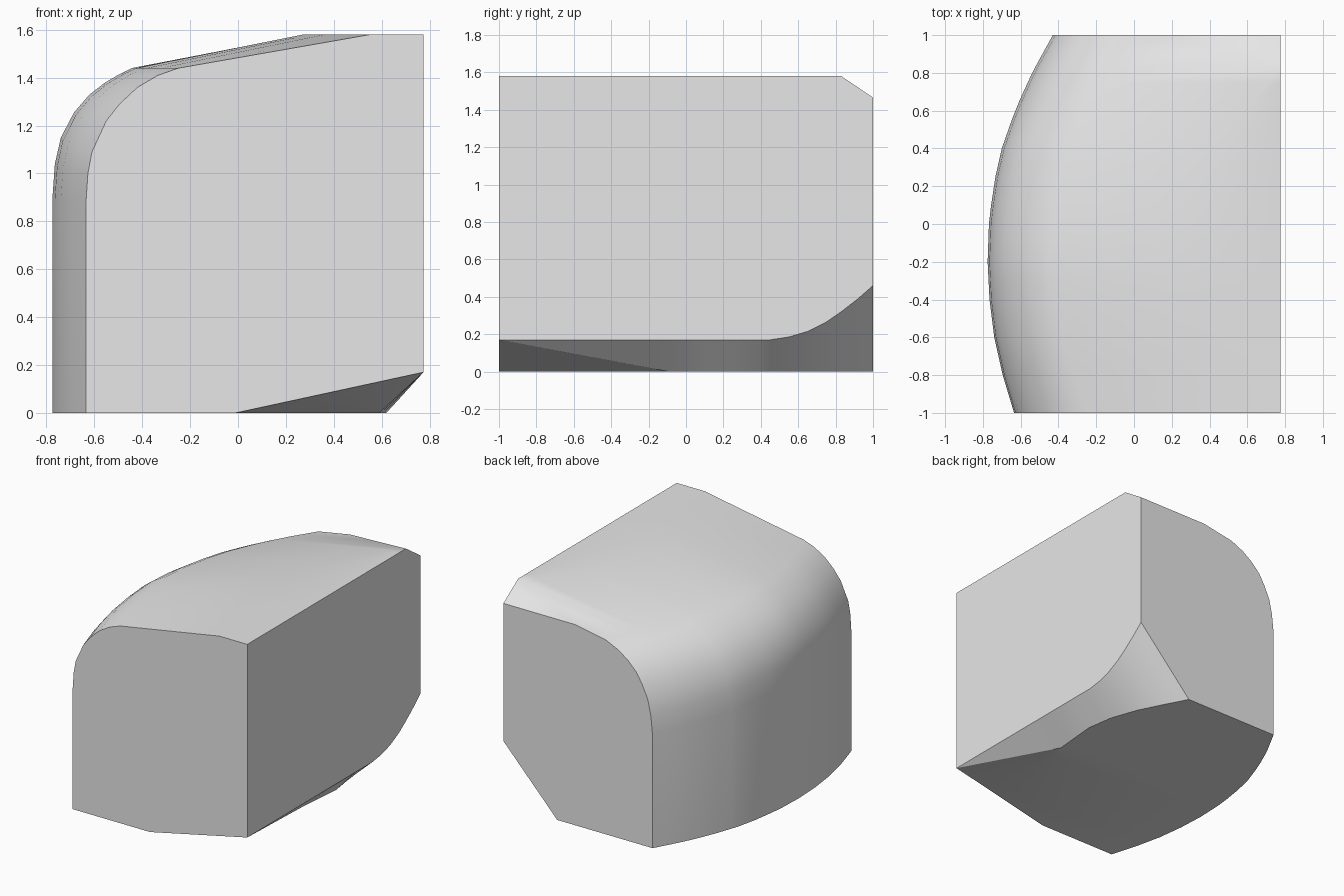
import bpy, bmesh

old = bpy.data.objects.get("Cube")
if old:
    bpy.data.objects.remove(old, do_unlink=True)

SIDE = 0.775   # flat side plane
TOP = 1.58
KINK = -0.09   # where the underside chamfer starts its full width


def lookup(keys, y):
    """Piecewise linear value at y."""
    for (a, va), (b, vb) in zip(keys, keys[1:]):
        if y <= b:
            return va + (vb - va) * (y - a) / (b - a)
    return keys[-1][1]


# Outline curves along the depth of the block
bulge = [(-1, -.635), (-.8, -.695), (-.6, -.74), (-.4, -.765), (-.2, -.775), (0, -.768),
         (.2, -.745), (.4, -.70), (.6, -.63), (.8, -.54), (1, -.43)]
top_crease_x = [(-1, .55), (-.6, .36), (-.3, .27), (0, .3), (.3, .42), (.6, .6), (.83, SIDE), (1, .2)]
top_z = [(-1, TOP), (.83, TOP), (1, 1.465)]
floor_x = [(-1, -.01), (KINK, .59), (.25, .62), (.45, .59), (.65, .52), (.83, .43), (1, .34)]
side_z = [(-1, .17), (.45, .17), (.55, .185), (.65, .215), (.75, .265), (.83, .32), (.92, .39), (1, .46)]

# Rounded shoulder as (offset from bulge, height) at front, middle and back
shoulder_keys = [
    (-1, [(0, .88), (.008, 1.0), (.025, 1.09), (.085, 1.22), (.14, 1.29), (.215, 1.36), (.3, 1.41), (.385, 1.44)]),
    (-.2, [(0, .9), (.01, 1.04), (.035, 1.15), (.09, 1.255), (.155, 1.33), (.22, 1.38), (.28, 1.415), (.33, 1.44)]),
    (1, [(0, .83), (.015, .97), (.04, 1.08), (.085, 1.175), (.13, 1.25), (.2, 1.32), (.28, 1.375), (.38, 1.42)]),
]


def section(y):
    """Closed cross-section of the block at depth y."""
    left, right_z, bottom_x = lookup(bulge, y), lookup(side_z, y), lookup(floor_x, y)
    pts = [(left, 0)]
    for i in range(len(shoulder_keys[0][1])):
        dx, z = (lookup([(k, p[i][c]) for k, p in shoulder_keys], y) for c in (0, 1))
        pts.append((left + dx, z))
    pts += [(lookup(top_crease_x, y), lookup(top_z, y)), (SIDE, lookup(top_z, y)), (SIDE, right_z)]
    # diagonal fold across the underside chamfer
    t = min(1, (y + 1) / (KINK + 1))
    fold = (SIDE + (bottom_x - SIDE) * t, right_z * (1 - t))
    if t < 1:
        fold = (SIDE + (.59 - SIDE) * t, .17 * (1 - t))
    return pts + [fold, (bottom_x, 0)]


# Loft the sections from front to back
stations = [-1, -.8, -.6, -.4, -.3, -.2, KINK, 0, .1, .25, .4, .45, .55, .65, .75, .83, .92, 1]
bm = bmesh.new()
rings = [[bm.verts.new((x, y, z)) for x, z in section(y)] for y in stations]
count = len(rings[0])
for a, b in zip(rings, rings[1:]):
    for i in range(count):
        j = (i + 1) % count
        bm.faces.new((a[i], a[j], b[j], b[i]))
bm.faces.new(rings[0])
bm.faces.new(rings[-1])
bmesh.ops.remove_doubles(bm, verts=bm.verts, dist=0.0005)
bmesh.ops.recalc_face_normals(bm, faces=bm.faces)
mesh = bpy.data.meshes.new("rounded_block")
bm.to_mesh(mesh)
bm.free()

block = bpy.data.objects.new("rounded_block", mesh)
bpy.context.collection.objects.link(block)

# Plain grey
grey = bpy.data.materials.new("light_grey")
grey.use_nodes = True
grey.diffuse_color = (.8, .8, .8, 1)
grey.node_tree.nodes["Principled BSDF"].inputs["Base Color"].default_value = (.8, .8, .8, 1)
mesh.materials.append(grey)

bpy.ops.object.select_all(action="DESELECT")
block.select_set(True)
bpy.context.view_layer.objects.active = block
bpy.ops.object.shade_smooth_by_angle(angle=0.52)
